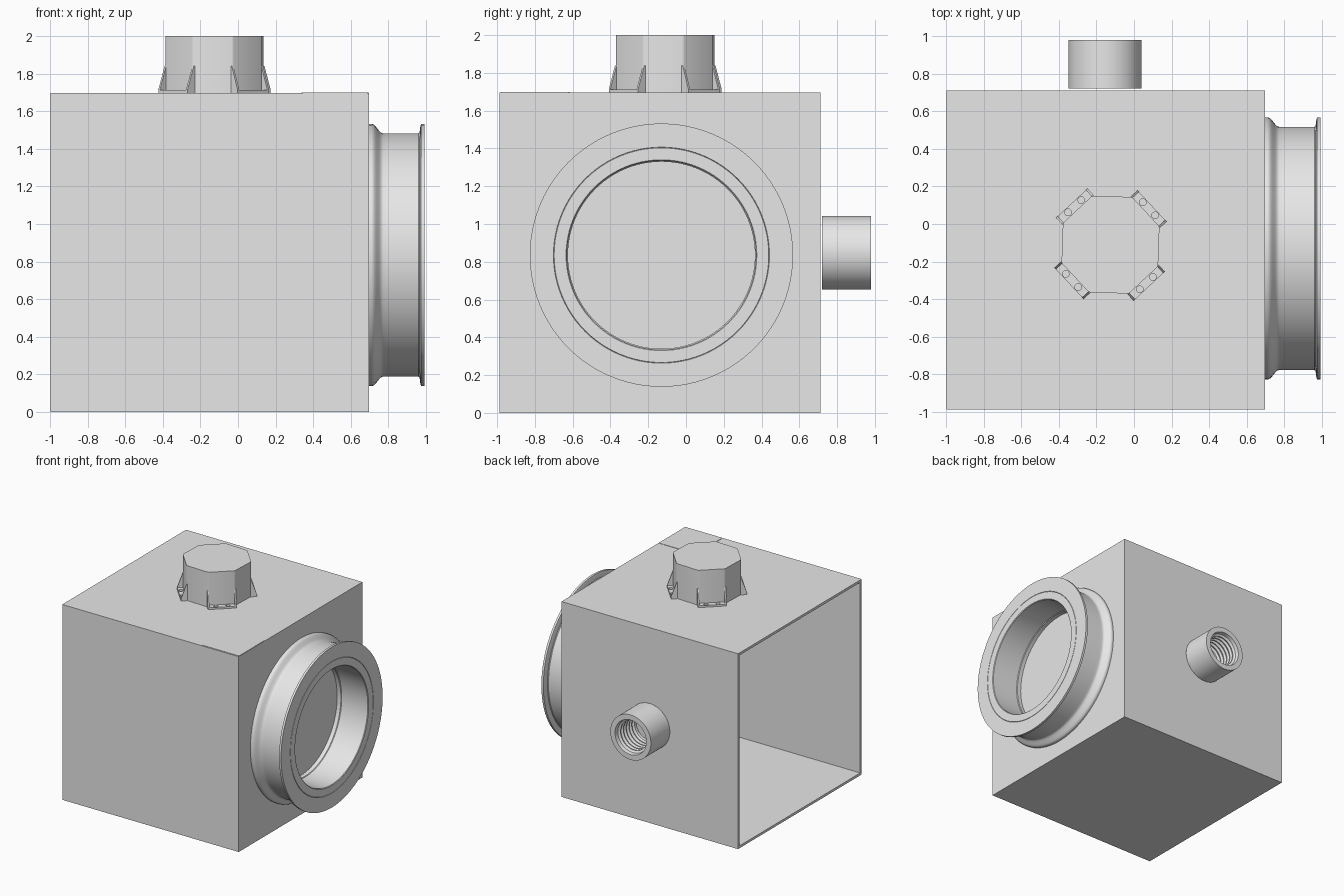
import bpy, bmesh, math
from mathutils import Matrix, Vector

if "Cube" in bpy.data.objects:
    bpy.data.objects.remove(bpy.data.objects["Cube"])

grey = bpy.data.materials.new("plain_grey")
grey.use_nodes = True
grey.diffuse_color = (0.8, 0.8, 0.8, 1)
grey.node_tree.nodes["Principled BSDF"].inputs["Base Color"].default_value = (0.8, 0.8, 0.8, 1)


def finish(bm, name, smooth=False):
    bmesh.ops.recalc_face_normals(bm, faces=bm.faces)
    mesh = bpy.data.meshes.new(name)
    bm.to_mesh(mesh)
    bm.free()
    mesh.materials.append(grey)
    obj = bpy.data.objects.new(name, mesh)
    bpy.context.collection.objects.link(obj)
    bpy.ops.object.select_all(action="DESELECT")
    obj.select_set(True)
    bpy.context.view_layer.objects.active = obj
    if smooth:
        bpy.ops.object.shade_smooth_by_angle(angle=math.radians(30))
    return obj


def add_box(bm, lo, hi, matrix=Matrix()):
    lo, hi = Vector(lo), Vector(hi)
    place = Matrix.Translation((lo + hi) / 2) @ Matrix.Diagonal((*(hi - lo), 1))
    return bmesh.ops.create_cube(bm, size=1, matrix=matrix @ place)["verts"]


def prism(bm, points, offset, matrix=Matrix()):
    """Extrude a flat polygon by an offset."""
    face = bm.faces.new([bm.verts.new(matrix @ Vector(p)) for p in points])
    new = bmesh.ops.extrude_face_region(bm, geom=[face])["geom"]
    verts = [v for v in new if isinstance(v, bmesh.types.BMVert)]
    bmesh.ops.translate(bm, verts=verts, vec=matrix.to_3x3() @ Vector(offset))


def lathe(name, profile, matrix, steps=96):
    """Turn a closed (radius, height) profile around local z."""
    bm = bmesh.new()
    verts = [bm.verts.new((r, 0, h)) for r, h in profile]
    edges = [bm.edges.new((verts[i - 1], verts[i])) for i in range(len(verts))]
    bmesh.ops.spin(bm, geom=verts + edges, cent=(0, 0, 0), axis=(0, 0, 1),
                   angle=math.tau, steps=steps, use_merge=True)
    bmesh.ops.remove_doubles(bm, verts=bm.verts, dist=1e-5)
    bm.transform(matrix)
    return finish(bm, name, True)


TOP = 1.697
WALL = 0.03
LO, HI = Vector((-0.998, -0.987, 0)), Vector((0.698, 0.711, TOP))

# Hollow housing, open on the -x side
bm = bmesh.new()
add_box(bm, LO, HI)
bm.faces.ensure_lookup_table()
mouth = min(bm.faces, key=lambda f: f.calc_center_median().x)
bmesh.ops.inset_region(bm, faces=[mouth], thickness=WALL)
deep = bmesh.ops.extrude_face_region(bm, geom=[mouth])["geom"]
bmesh.ops.translate(bm, verts=[v for v in deep if isinstance(v, bmesh.types.BMVert)],
                    vec=(HI.x - LO.x - WALL, 0, 0))
if mouth.is_valid:
    bmesh.ops.delete(bm, geom=[mouth], context="FACES_ONLY")
finish(bm, "housing")

# Wide flanged collar on the +x side
cove = [(0.672 + 0.025 * math.cos(a), 0.744 + 0.03 * (a / math.pi * 2 - 1))
        for a in (math.pi * i / 8 for i in range(9))]
collar = ([(0.495, 0), (0.697, 0), (0.697, 0.012)]
          + [(r, h - 0.7) for r, h in cove]
          + [(0.647, 0.095), (0.647, 0.262), (0.652, 0.268), (0.685, 0.272),
             (0.697, 0.276), (0.697, 0.295), (0.572, 0.295), (0.57, 0.291),
             (0.568, 0.295), (0.505, 0.295), (0.5, 0.29), (0.5, 0.04), (0.495, 0.035)])
lathe("flanged_collar", collar,
      Matrix.Translation((HI.x, -0.13, 0.835)) @ Matrix.Rotation(math.pi / 2, 4, "Y"))

# Threaded socket on the back
thread = []
for i in range(6):
    h = 0.235 - i * 0.038
    thread += [(0.146, h), (0.146, h - 0.008), (0.128, h - 0.019), (0.128, h - 0.027)]
socket = [(0.128, 0), (0.195, 0), (0.195, 0.26), (0.15, 0.26)] + thread
lathe("threaded_socket", socket,
      Matrix.Translation((-0.154, 0.72, 0.848)) @ Matrix.Rotation(-math.pi / 2, 4, "X"), 64)

# Eight-sided cap on top
CAP = Matrix.Translation((-0.125, -0.11, 0)) @ Matrix.Rotation(math.radians(-2), 4, "Z")
FLAT = 0.257
bm = bmesh.new()
rim = FLAT / math.cos(math.pi / 8)
ring = [Matrix.Rotation(math.pi / 4 * (i + 0.5), 4, "Z") @ Vector((rim, 0, TOP)) for i in range(8)]
prism(bm, ring, (0, 0, 2 - TOP), CAP)
upright = [e for e in bm.edges if abs(e.verts[0].co.z - e.verts[1].co.z) > 0.1]
bmesh.ops.bevel(bm, geom=upright, offset=0.008, segments=2, profile=0.5, affect="EDGES")
finish(bm, "cap_body", True)

# Four feet with side ribs and pairs of bolt holes
FOOT = 0.302
HALF = 0.108
plates, ribs, holes = bmesh.new(), bmesh.new(), bmesh.new()
for k in range(4):
    turn = CAP @ Matrix.Rotation(math.pi / 4 + k * math.pi / 2, 4, "Z")
    add_box(plates, (0.24, -HALF, TOP), (FOOT, HALF, TOP + 0.016), turn)
    for side in (-1, 1):
        y = side * HALF - 0.006
        gusset = [(0.24, y, TOP), (FOOT, y, TOP), (FOOT, y, TOP + 0.018),
                  (FLAT, y, 1.84), (0.24, y, 1.84)]
        prism(ribs, gusset, (0, 0.012, 0), turn)
        bmesh.ops.create_cone(holes, cap_ends=True, segments=24, radius1=0.018, radius2=0.018,
                              depth=0.1, matrix=turn @ Matrix.Translation((0.28, side * 0.048, TOP)))
finish(ribs, "foot_ribs")
cutter = finish(holes, "hole_cutter")
cutter.hide_render = True
feet = finish(plates, "cap_feet")
cut = feet.modifiers.new("bolt_holes", "BOOLEAN")
cut.operation = "DIFFERENCE"
cut.solver = "EXACT"
cut.object = cutter
bpy.ops.object.modifier_apply(modifier=cut.name)
bpy.data.objects.remove(cutter)

# Thin rounded label plate in the top corner
bm = bmesh.new()
add_box(bm, (0.337, -0.98, TOP), (0.695, -0.617, TOP + 0.003))
corners = [e for e in bm.edges if abs(e.verts[0].co.z - e.verts[1].co.z) > 0.001]
bmesh.ops.bevel(bm, geom=corners, offset=0.015, segments=4, profile=0.5, affect="EDGES")
finish(bm, "corner_plate")
